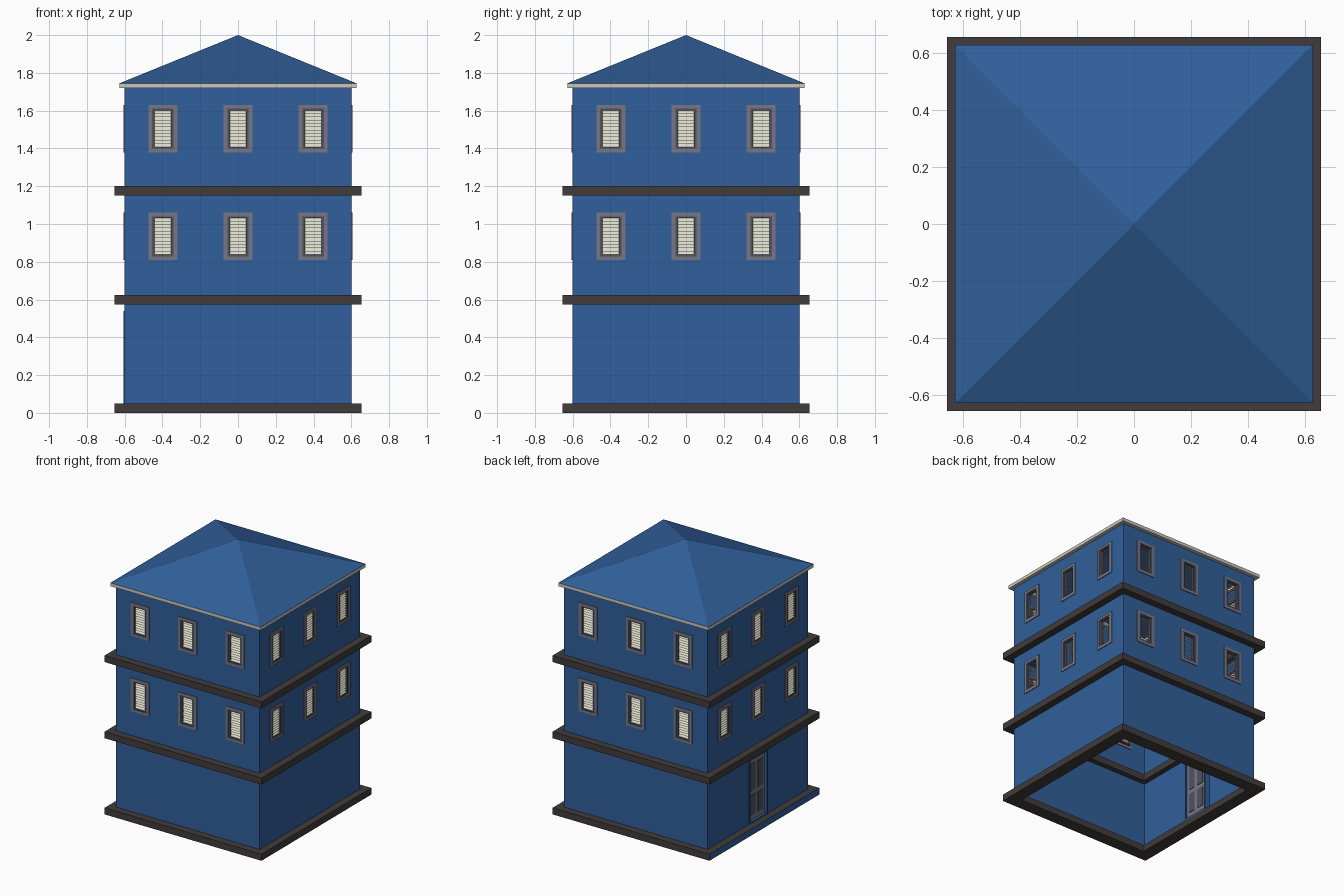
import bpy, bmesh
from math import pi
from mathutils import Matrix, Vector

cube = bpy.data.objects.get("Cube")
if cube:
    bpy.data.objects.remove(cube)


def material(name, rgb):
    m = bpy.data.materials.new(name)
    m.use_nodes = True
    m.diffuse_color = (*rgb, 1)
    m.node_tree.nodes["Principled BSDF"].inputs["Base Color"].default_value = (*rgb, 1)
    return m


BLUE = material("blue", (0.03, 0.115, 0.325))
DARK = material("dark brown", (0.054, 0.045, 0.044))
GREY = material("slate grey", (0.18, 0.185, 0.24))
FRAME = material("dark slate", (0.085, 0.085, 0.12))
CREAM = material("cream", (0.72, 0.72, 0.6))
PALE = material("pale stone", (0.6, 0.58, 0.53))


def box(bm, x0, x1, y0, y1, z0, z1):
    mid = Vector((x0 + x1, y0 + y1, z0 + z1)) / 2
    size = (x1 - x0, y1 - y0, z1 - z0, 1)
    bmesh.ops.create_cube(bm, size=1, matrix=Matrix.Translation(mid) @ Matrix.Diagonal(size))


def frame(bm, w, h, iw, ih, y0, y1):
    """Upright rectangular frame given by half sizes."""
    for s in (-1, 1):
        a, b = sorted((s * iw, s * w))
        box(bm, a, b, y0, y1, -ih, ih)
        a, b = sorted((s * ih, s * h))
        box(bm, -w, w, y0, y1, a, b)


def ring(bm, r, inner, z0, z1):
    """Flat square ring around the tower."""
    for s in (-1, 1):
        a, b = sorted((s * inner, s * r))
        box(bm, -r, r, a, b, z0, z1)
        box(bm, a, b, -inner, inner, z0, z1)


def finish(bm, name, *mats):
    me = bpy.data.meshes.new(name)
    bm.to_mesh(me)
    bm.free()
    for m in mats:
        me.materials.append(m)
    return me


def place(me, name, loc=(0, 0, 0), turn=0.0):
    ob = bpy.data.objects.new(name, me)
    bpy.context.collection.objects.link(ob)
    rot = Matrix.Rotation(turn, 4, "Z")
    ob.matrix_world = rot @ Matrix.Translation(loc)
    return ob


R = 0.6
COLUMNS = (-0.398, 0, 0.398)
ROWS = (0.935, 1.505)
HW, HH = 0.056, 0.106          # window opening, half sizes
WALL_BOTTOM, WALL_TOP = 0.03, 1.735
DOOR_W, DOOR_LOW, DOOR_TOP = 0.11, 0.05, 0.54


def wall(holes):
    """Wall sheet on the front, with rectangular openings left out."""
    xs = sorted({-R, R, *(v for h in holes for v in h[:2])})
    zs = sorted({WALL_BOTTOM, WALL_TOP, *(v for h in holes for v in h[2:])})
    bm = bmesh.new()
    for x0, x1 in zip(xs, xs[1:]):
        for z0, z1 in zip(zs, zs[1:]):
            cx, cz = (x0 + x1) / 2, (z0 + z1) / 2
            if any(a < cx < b and c < cz < d for a, b, c, d in holes):
                continue
            bm.faces.new([bm.verts.new((x, -R, z)) for x, z in
                          ((x0, z0), (x1, z0), (x1, z1), (x0, z1))])
    bmesh.ops.remove_doubles(bm, verts=bm.verts, dist=1e-5)
    bmesh.ops.dissolve_limit(bm, angle_limit=0.01, verts=bm.verts, edges=bm.edges)
    return finish(bm, "wall", BLUE)


# Window parts, shared by all windows
bm = bmesh.new()
frame(bm, 0.077, 0.126, HW, HH, -0.006, 0.006)
trim = finish(bm, "window_trim", GREY)

bm = bmesh.new()
frame(bm, HW, HH, 0.043, 0.097, -0.002, 0.022)
sash = finish(bm, "window_frame", FRAME)

bm = bmesh.new()
SLATS = 11
pitch = 0.194 / SLATS
for i in range(SLATS):
    z = -0.097 + i * pitch
    bm.faces.new([bm.verts.new(v) for v in (
        (-0.043, 0.004, z), (0.043, 0.004, z),
        (0.043, 0.018, z + pitch), (-0.043, 0.018, z + pitch))])
blind = finish(bm, "window_blind", CREAM)

# Four sides; the door is in the -x side
window_holes = [(x - HW, x + HW, z - HH, z + HH) for x in COLUMNS for z in ROWS]
door_hole = (-DOOR_W, DOOR_W, DOOR_LOW, DOOR_TOP)
for side, turn in (("front", 0), ("left", pi / 2), ("back", pi), ("right", -pi / 2)):
    holes = window_holes + ([door_hole] if side == "right" else [])
    place(wall(holes), side + "_wall", turn=turn)
    for x in COLUMNS:
        for z in ROWS:
            for me in (trim, sash, blind):
                place(me, side + "_" + me.name, (x, -R, z), turn)

# Door with four panels, set back in a blue jamb
half = (DOOR_TOP - DOOR_LOW) / 2
door_at = (0, -R, (DOOR_TOP + DOOR_LOW) / 2)
bm = bmesh.new()
frame(bm, DOOR_W, half, DOOR_W - 0.012, half - 0.012, -0.006, 0.04)
place(finish(bm, "door_jamb", BLUE), "door_jamb", door_at, -pi / 2)

bm = bmesh.new()
box(bm, -DOOR_W + 0.012, DOOR_W - 0.012, 0.012, 0.03, -half + 0.012, half - 0.012)
place(finish(bm, "door", GREY), "door", door_at, -pi / 2)

bm = bmesh.new()
for x in (-0.045, 0.045):
    for z, h in ((-0.12, 0.075), (0.09, 0.1)):
        for y in (0.008, 0.03):
            box(bm, x - 0.03, x + 0.03, y, y + 0.004, z - h, z + h)
place(finish(bm, "door_panels", FRAME), "door_panels", door_at, -pi / 2)

# Floor ledges; the lowest has a blue outer face on the door side
for name, z in (("base", 0), ("lower", 0.575), ("upper", 1.15)):
    bm = bmesh.new()
    ring(bm, 0.655, 0.56, z, z + 0.05)
    if name == "base":
        for f in bm.faces:
            if f.calc_center_median().x < -0.65:
                f.material_index = 1
    place(finish(bm, name + "_ledge", DARK, BLUE), name + "_ledge")

# Cornice and hipped roof
bm = bmesh.new()
ring(bm, 0.627, 0.58, 1.72, 1.745)
place(finish(bm, "cornice", PALE), "cornice")

bm = bmesh.new()
bmesh.ops.create_cone(bm, cap_ends=False, segments=4, radius1=0.627 * 2 ** 0.5, radius2=0,
                      depth=0.255, matrix=Matrix.Translation((0, 0, 1.8725))
                      @ Matrix.Rotation(pi / 4, 4, "Z"))
bmesh.ops.remove_doubles(bm, verts=bm.verts, dist=1e-5)
place(finish(bm, "roof", BLUE), "roof")
